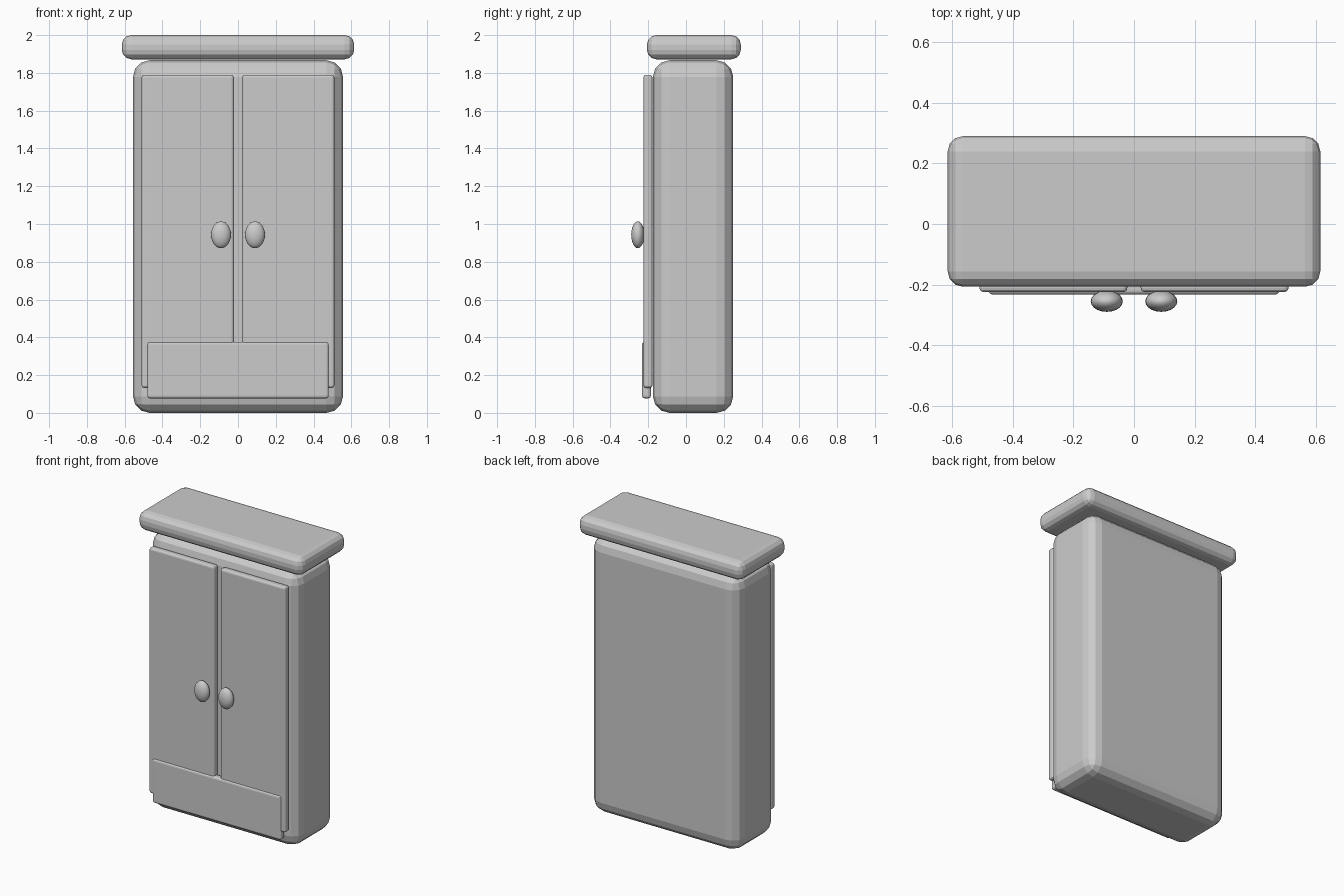
import bpy

if "Cube" in bpy.data.objects:
    bpy.data.objects.remove(bpy.data.objects["Cube"])


def rounded_box(name, x, y, z, radius, segments=3):
    """Box spanning the given (min, max) ranges, with bevelled edges."""
    center = [(a + b) / 2 for a, b in (x, y, z)]
    bpy.ops.mesh.primitive_cube_add(size=1, location=center)
    ob = bpy.context.object
    ob.name = name
    ob.scale = [b - a for a, b in (x, y, z)]
    bpy.ops.object.transform_apply(location=False, rotation=False, scale=True)
    bevel = ob.modifiers.new("rounded_edges", 'BEVEL')
    bevel.width = radius
    bevel.segments = segments
    return ob


# Cabinet body and overhanging cornice
rounded_box("body", (-0.556, 0.556), (-0.175, 0.25), (0.005, 1.872), 0.088)
rounded_box("cornice", (-0.615, 0.615), (-0.207, 0.29), (1.872, 2.0), 0.05)

# Drawer front, slightly proud of the doors
rounded_box("drawer_front", (-0.48, 0.48), (-0.233, -0.186), (0.077, 0.375), 0.014)

# Mirrored doors with oval knobs
for side, sx in (("left", -1), ("right", 1)):
    x = sorted((sx * 0.022, sx * 0.51))
    rounded_box(side + "_door", x, (-0.225, -0.178), (0.132, 1.79), 0.014)
    bpy.ops.mesh.primitive_uv_sphere_add(
        segments=20, ring_count=12, radius=1, location=(sx * 0.09, -0.255, 0.943))
    knob = bpy.context.object
    knob.name = side + "_knob"
    knob.scale = (0.053, 0.035, 0.071)
    bpy.ops.object.transform_apply(location=False, rotation=False, scale=True)
    bpy.ops.object.shade_smooth()

# Settle the body exactly on the ground
bpy.data.objects["body"].location.z -= 0.005
